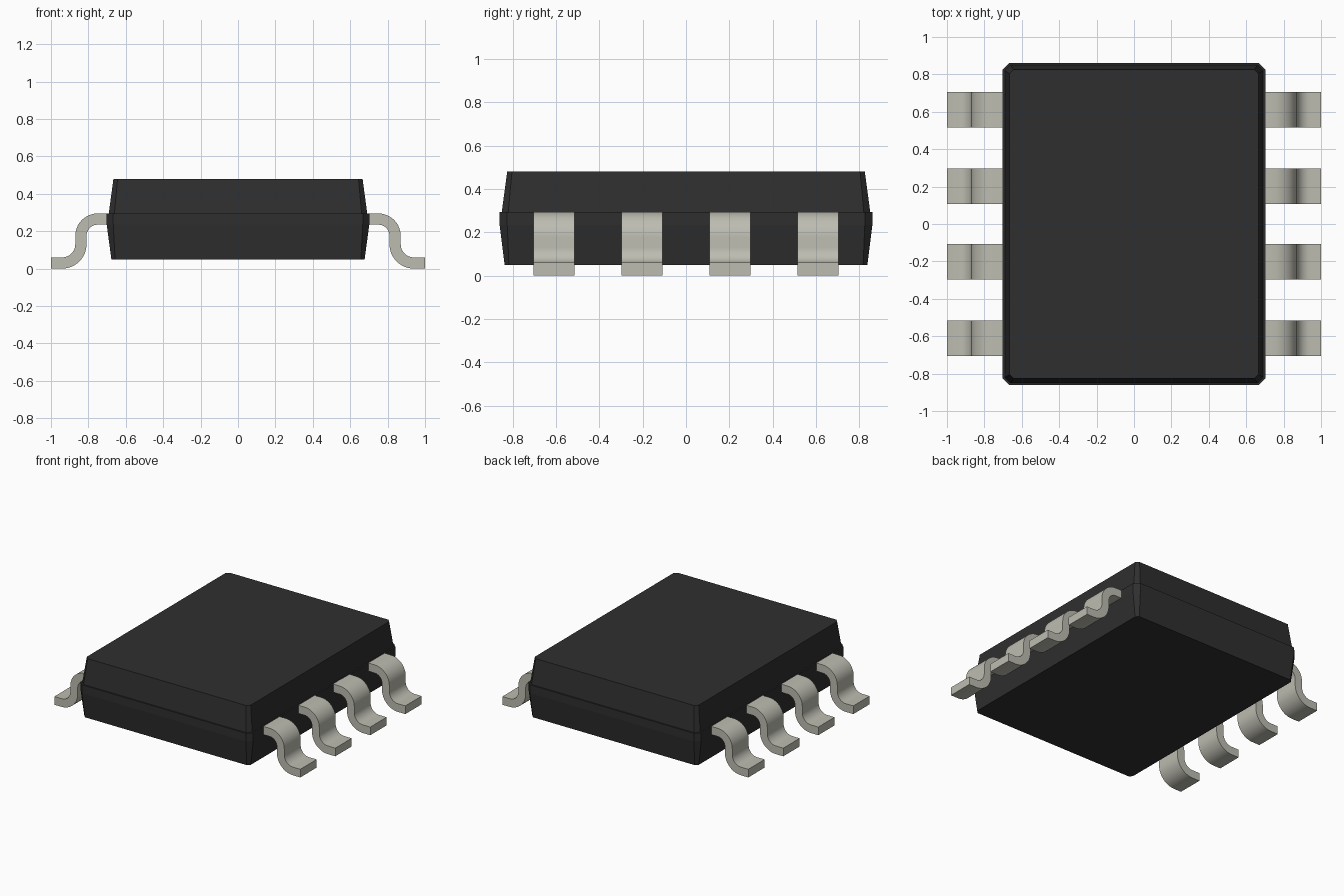
import bpy, bmesh
from math import sin, cos, pi, radians

cube = bpy.data.objects.get("Cube")
if cube:
    bpy.data.objects.remove(cube, do_unlink=True)


def material(name, color):
    mat = bpy.data.materials.new(name)
    mat.use_nodes = True
    mat.diffuse_color = color
    bsdf = next(n for n in mat.node_tree.nodes if n.type == 'BSDF_PRINCIPLED')
    bsdf.inputs["Base Color"].default_value = color
    return mat


black = material("black plastic", (0.028, 0.028, 0.028, 1))
tin = material("tinned metal", (0.51, 0.505, 0.44, 1))


def finish(name, bm, mat):
    bmesh.ops.recalc_face_normals(bm, faces=bm.faces)
    mesh = bpy.data.meshes.new(name)
    bm.to_mesh(mesh)
    bm.free()
    mesh.materials.append(mat)
    obj = bpy.data.objects.new(name, mesh)
    bpy.context.collection.objects.link(obj)
    return obj


def chamfered_ring(bm, hx, hy, c, z):
    pts = [(hx, hy - c), (hx - c, hy), (c - hx, hy), (-hx, hy - c),
           (-hx, c - hy), (c - hx, -hy), (hx - c, -hy), (hx, c - hy)]
    return [bm.verts.new((x, y, z)) for x, y in pts]


# Package body: lower half, narrow seam band with a ledge, upper half
sections = [(0.677, 0.838, 0.02, 0.05), (0.702, 0.861, 0.035, 0.235),
            (0.702, 0.861, 0.035, 0.295), (0.691, 0.851, 0.03, 0.295),
            (0.666, 0.826, 0.022, 0.48)]
bm = bmesh.new()
rings = [chamfered_ring(bm, *s) for s in sections]
for low, high in zip(rings, rings[1:]):
    for i in range(8):
        j = (i + 1) % 8
        bm.faces.new((low[i], low[j], high[j], high[i]))
bm.faces.new(rings[0])
bm.faces.new(rings[-1])
finish("package_body", bm, black)


def arc(cx, cz, r, start, end, steps=12):
    angles = [radians(start + (end - start) * i / steps) for i in range(steps + 1)]
    return [(cx + r * cos(a), cz + r * sin(a)) for a in angles]


# Gull-wing lead: S-bent strip, outer edge out and inner edge back
upper = [(0.67, 0.295)] + arc(0.75, 0.175, 0.12, 90, 0) \
    + arc(0.94, 0.13, 0.07, 180, 270) + [(1.0, 0.06)]
lower = [(0.67, 0.235)] + arc(0.75, 0.175, 0.06, 90, 0) \
    + arc(0.94, 0.13, 0.13, 180, 270) + [(1.0, 0.0)]


def lead(name, side, y, half=0.095):
    bm = bmesh.new()
    grid = [[bm.verts.new((side * x, y + s * half, z)) for x, z, s in
             ((*u, -1), (*u, 1), (*l, 1), (*l, -1))] for u, l in zip(upper, lower)]
    for a, b in zip(grid, grid[1:]):
        for i in range(4):
            j = (i + 1) % 4
            bm.faces.new((a[i], a[j], b[j], b[i]))
    bm.faces.new(grid[0])
    bm.faces.new(grid[-1])
    obj = finish(name, bm, tin)
    bpy.ops.object.select_all(action='DESELECT')
    obj.select_set(True)
    bpy.context.view_layer.objects.active = obj
    bpy.ops.object.shade_smooth_by_angle(angle=radians(30))


# Four leads along each long side
for side, label in ((1, "left"), (-1, "right")):
    for n, y in enumerate((-0.61, -0.203, 0.203, 0.61), 1):
        lead(f"{label}_lead_{n}", side, y)
